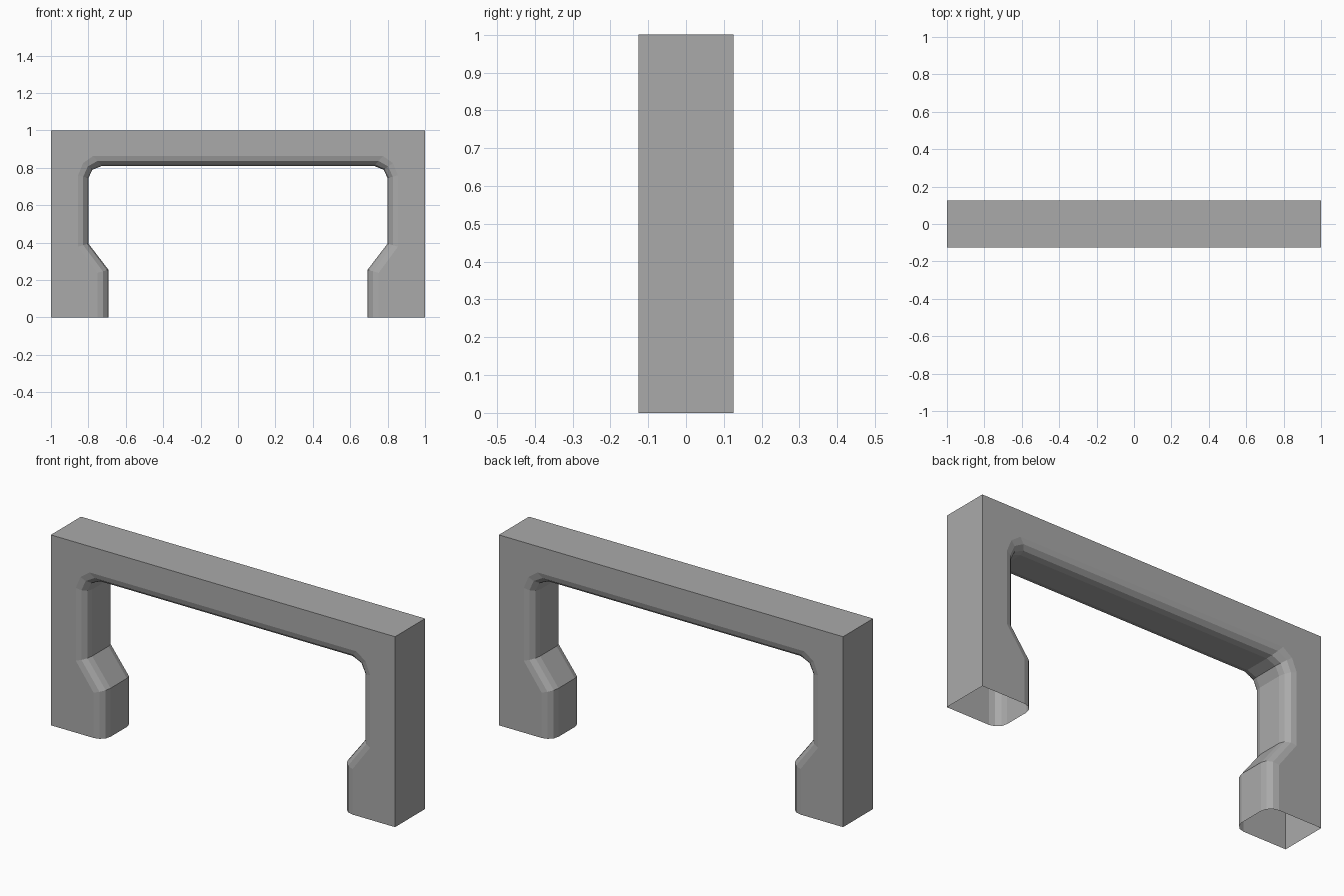
import bpy, bmesh, math

# Remove the default object
cube = bpy.data.objects.get("Cube")
if cube:
    bpy.data.objects.remove(cube, do_unlink=True)

HALF_DEPTH = 0.125
BEVEL_DEPTH = 0.057
SEGMENTS = 3

# Plain grey material
grey = bpy.data.materials.new("plain grey")
grey.use_nodes = True
colour = (0.40, 0.40, 0.40, 1)
grey.diffuse_color = colour
grey.node_tree.nodes["Principled BSDF"].inputs["Base Color"].default_value = colour


def mirrored(half):
    """Complete a right-hand path across the centre line."""
    return half + [(-x, z) for x, z in reversed(half)]


# Opening outline: at its narrowest, and where the bevel meets the flat faces
inner = mirrored([(0.693, 0), (0.693, 0.255), (0.80, 0.395),
                  (0.80, 0.745), (0.778, 0.79), (0.727, 0.81)])
rim = mirrored([(0.752, 0), (0.752, 0.238), (0.855, 0.378),
                (0.855, 0.76), (0.828, 0.825), (0.775, 0.863)])
outside = [(1, 0), (1, 1), (-1, 1), (-1, 0)]

# Rounded bevel section from the front face to the back face
section = []
for i in range(SEGMENTS + 1):
    a = math.pi / 2 * i / SEGMENTS
    section.append((math.sin(a), -HALF_DEPTH + BEVEL_DEPTH * (1 - math.cos(a))))
section += [(t, -y) for t, y in reversed(section)]

bm = bmesh.new()


def ring(t, y):
    return [bm.verts.new((r[0] + (i[0] - r[0]) * t, y, r[1] + (i[1] - r[1]) * t))
            for r, i in zip(rim, inner)]


def strip(a, b):
    for k in range(len(a) - 1):
        bm.faces.new((a[k], a[k + 1], b[k + 1], b[k]))


# Lining of the opening
rings = [ring(t, y) for t, y in section]
for a, b in zip(rings, rings[1:]):
    strip(a, b)

# Outer sides and top; the feet stay open underneath
front, back = ([bm.verts.new((x, y, z)) for x, z in outside]
               for y in (-HALF_DEPTH, HALF_DEPTH))
strip(back, front)

# Flat front and back faces
bm.faces.new(front + rings[0][::-1])
bm.faces.new(back[::-1] + rings[-1])

# Make every face point outward, judged from the top face
bmesh.ops.recalc_face_normals(bm, faces=bm.faces)
bm.normal_update()
top = max(bm.faces, key=lambda f: f.calc_center_median().z)
if top.normal.z < 0:
    bmesh.ops.reverse_faces(bm, faces=bm.faces)

mesh = bpy.data.meshes.new("gateway_frame")
bm.to_mesh(mesh)
bm.free()
mesh.materials.append(grey)
frame = bpy.data.objects.new("gateway_frame", mesh)
bpy.context.collection.objects.link(frame)
